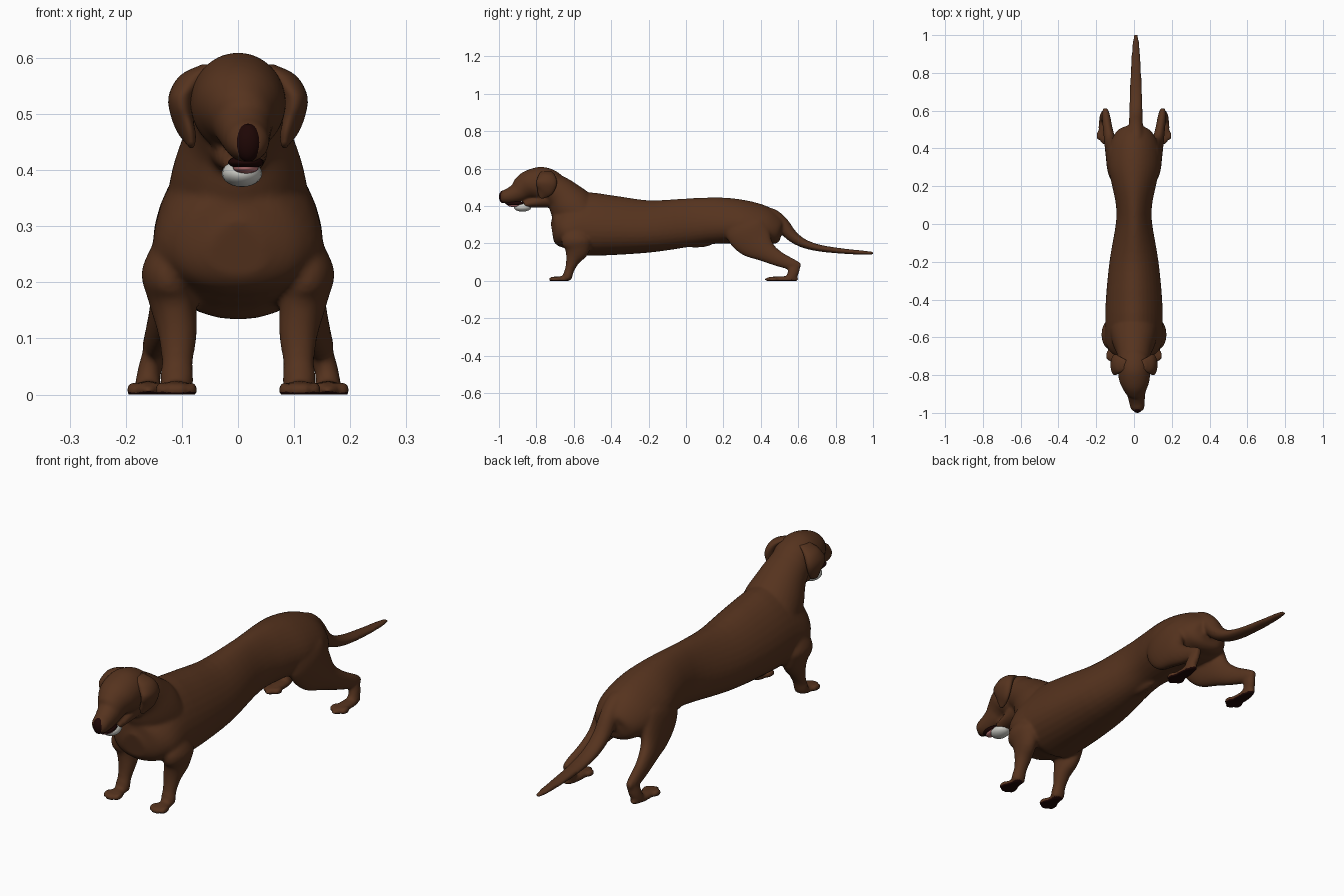
import bpy, bmesh, math
from mathutils import Vector, Matrix

cube = bpy.data.objects.get("Cube")
if cube:
    bpy.data.objects.remove(cube, do_unlink=True)


def material(name, rgb):
    m = bpy.data.materials.new(name)
    m.use_nodes = True
    m.diffuse_color = (*rgb, 1)
    bsdf = next(n for n in m.node_tree.nodes if n.type == 'BSDF_PRINCIPLED')
    bsdf.inputs["Base Color"].default_value = (*rgb, 1)
    bsdf.inputs["Roughness"].default_value = 0.8
    return m


FUR = material("brown fur", (0.092, 0.033, 0.013))
DARK = material("dark skin", (0.013, 0.002, 0.0015))
WHITE = material("white chin", (0.6, 0.6, 0.56))
PINK = material("pink tongue", (0.55, 0.2, 0.2))


def spline(rows, steps=4):
    """Smooth a list of rows with a Catmull-Rom curve."""
    pts = [Vector(r) for r in rows]
    out = []
    for i in range(len(pts) - 1):
        a, b, c, d = pts[max(i - 1, 0)], pts[i], pts[i + 1], pts[min(i + 2, len(pts) - 1)]
        for s in range(steps):
            t = s / steps
            out.append(b + (c - a) * (t / 2) + (a * 2 - b * 5 + c * 4 - d) * (t * t / 2)
                       + (b * 3 - a - c * 3 + d) * (t ** 3 / 2))
    return out + [pts[-1]]


def loft(bm, rows, side=1, egg=0, n=32):
    """Skin ellipses along a path; each row is x, y, z, half width, half height."""
    path = spline(rows)
    rings = []
    for i, p in enumerate(path):
        tangent = (path[min(i + 1, len(path) - 1)] - path[max(i - 1, 0)])[:3]
        up = Vector((1, 0, 0)).cross(Vector(tangent)).normalized()
        ring = []
        for k in range(n):
            a = math.tau * k / n
            across = max(p[3], 0.002) * math.cos(a) * (1 - egg * math.sin(a))
            co = Vector(p[:3]) + Vector((across, 0, 0)) + up * max(p[4], 0.002) * math.sin(a)
            ring.append(bm.verts.new((co.x * side, co.y, co.z)))
        rings.append(ring)
    for r, q in zip(rings, rings[1:]):
        for k in range(n):
            bm.faces.new((r[k], r[(k + 1) % n], q[(k + 1) % n], q[k]))
    bm.faces.new(rings[0])
    bm.faces.new(rings[-1])


def blob(bm, centre, radii):
    m = Matrix.Translation(centre) @ Matrix.Diagonal((*radii, 1))
    bmesh.ops.create_uvsphere(bm, u_segments=20, v_segments=12, radius=1, matrix=m)


def finish(bm, name, mat):
    bmesh.ops.recalc_face_normals(bm, faces=bm.faces)
    mesh = bpy.data.meshes.new(name)
    bm.to_mesh(mesh)
    bm.free()
    mesh.materials.append(mat)
    mesh.polygons.foreach_set("use_smooth", [True] * len(mesh.polygons))
    ob = bpy.data.objects.new(name, mesh)
    bpy.context.scene.collection.objects.link(ob)
    return ob


def blob_part(name, mat, centre, radii):
    bm = bmesh.new()
    blob(bm, centre, radii)
    return finish(bm, name, mat)


body = bmesh.new()

# Long trunk, narrow at the waist
trunk = [(-.715, .26, .05, .05), (-.69, .265, .11, .09), (-.64, .282, .145, .125),
         (-.55, .303, .148, .168), (-.4, .297, .146, .16), (-.2, .291, .127, .14),
         (0, .31, .094, .13), (.1, .32, .094, .125), (.2, .322, .113, .123),
         (.3, .317, .132, .116), (.4, .297, .13, .108), (.46, .275, .112, .09),
         (.495, .255, .085, .065), (.51, .25, .045, .035)]
loft(body, [(0, *r) for r in trunk], egg=0.22)
blob(body, (0, .05, .198), (.025, .09, .02))

# Neck
neck = [(-.5, .3, .13, .1), (-.56, .34, .128, .115), (-.615, .4, .116, .118),
        (-.67, .465, .094, .092), (-.74, .515, .08, .075)]
loft(body, [(0, *r) for r in neck])

# Skull running forward into the muzzle
skull = [(0, -.66, .52, .04, .04), (0, -.7, .52, .075, .07), (0, -.77, .52, .085, .09),
         (.002, -.83, .515, .08, .08), (.005, -.87, .495, .062, .068),
         (.01, -.895, .475, .05, .055), (.015, -.94, .456, .042, .043),
         (.018, -.975, .45, .036, .035), (.018, -.992, .45, .022, .024)]
loft(body, skull)
# Lower jaw
loft(body, [(0, -.72, .44, .055, .05), (.005, -.8, .422, .045, .03), (.01, -.865, .408, .033, .018)])

# Tail
tail = [(.38, .345, .045, .045), (.45, .345, .043, .045), (.51, .305, .038, .04),
        (.565, .242, .036, .032), (.63, .2, .035, .024), (.72, .174, .032, .018),
        (.85, .158, .026, .014), (.95, .151, .019, .011), (1.003, .148, .01, .007)]
loft(body, [(.01, *r) for r in tail])

# Legs with four toes per paw
front_leg = [(.115, -.58, .28, .03, .05), (.125, -.585, .22, .047, .08),
             (.117, -.585, .165, .042, .068), (.108, -.605, .11, .035, .038),
             (.108, -.622, .06, .028, .025), (.109, -.632, .03, .03, .026),
             (.109, -.636, .008, .03, .022)]
thigh = [(.085, .29, .35, .03, .07), (.1, .315, .28, .042, .11), (.11, .37, .21, .04, .1),
         (.124, .43, .155, .033, .058), (.138, .5, .115, .026, .04),
         (.148, .572, .087, .022, .03), (.152, .612, .08, .013, .016)]
hock = [(.15, .59, .095, .014, .018), (.154, .578, .06, .021, .03),
        (.16, .568, .03, .022, .028), (.16, .555, .01, .024, .025)]
for side in (1, -1):
    for limb in (front_leg, thigh, hock):
        loft(body, limb, side)
    for x, heel, length in ((.11, -.625, .11), (.16, .597, .18)):
        blob(body, (side * x, heel - length * .48, .008), (.029, length * .52, .017))
        for k in range(4):
            spread = (k - 1.5) * .0185
            reach = length * .82 - abs(k - 1.5) * .012
            blob(body, (side * x + spread, heel - reach, .008), (.011, .026, .015))

# Fuse the furred parts into one smooth skin
source = finish(body, "dog_body", FUR)
remesh = source.modifiers.new("fuse", 'REMESH')
remesh.mode = 'VOXEL'
remesh.voxel_size = 0.0065
relax = source.modifiers.new("relax", 'SMOOTH')
relax.factor = 0.5
relax.iterations = 9
bpy.context.view_layer.update()
skin = bpy.data.meshes.new_from_object(source.evaluated_get(bpy.context.evaluated_depsgraph_get()))
source.modifiers.clear()
source.data = skin
skin.materials.clear()
skin.materials.append(FUR)
skin.materials.append(DARK)
for v in skin.vertices:
    v.co.z = max(v.co.z, 0)
# Dark pads on the flat soles
for p in skin.polygons:
    p.use_smooth = True
    p.material_index = int(p.center.z < .006 and p.normal.z < -.3)

# Drooping ears lying against the cheeks
ear = [(.045, -.745, .588, .02, .025), (.077, -.745, .568, .027, .042),
       (.099, -.745, .53, .025, .055), (.098, -.753, .49, .019, .048),
       (.087, -.768, .46, .012, .028), (.083, -.777, .443, .005, .008)]
for side, label in ((1, "left"), (-1, "right")):
    bm = bmesh.new()
    loft(bm, ear, side)
    finish(bm, label + "_ear", FUR)
    blob_part(label + "_eye", DARK, (.009 + side * .037, -.884, .527), (.011, .012, .005))

# Nose, mouth and chin
blob_part("nose", DARK, (.018, -.978, .449), (.024, .022, .034))
blob_part("mouth_lining", DARK, (.014, -.915, .414), (.032, .052, .012))
blob_part("tongue", PINK, (.014, -.909, .404), (.023, .045, .01))
blob_part("chin", WHITE, (.007, -.874, .394), (.036, .047, .024))
